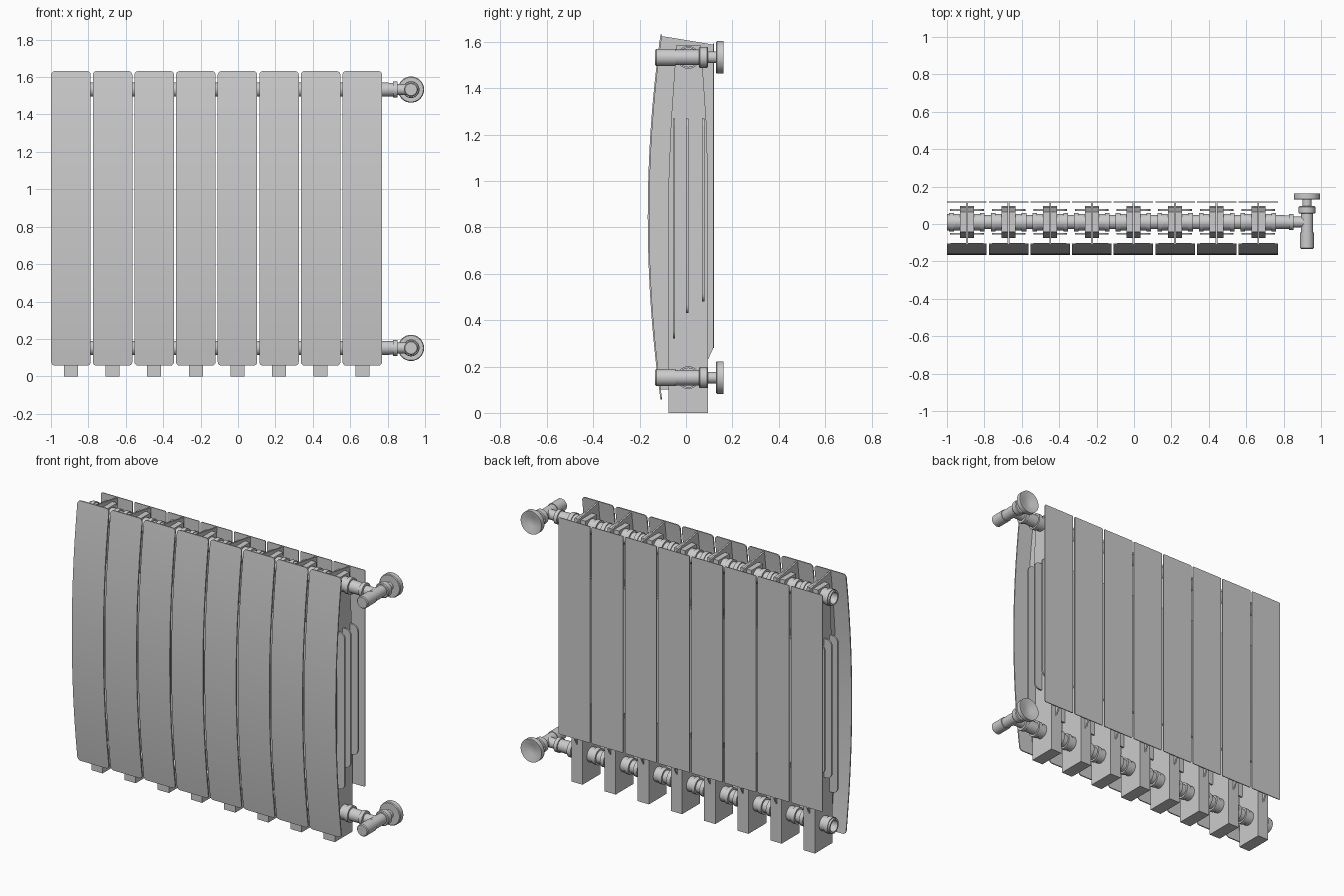
import bpy, bmesh, math
from mathutils import Matrix, Vector

if "Cube" in bpy.data.objects:
    bpy.data.objects.remove(bpy.data.objects["Cube"])

PITCH = 0.2225
CENTRES = [-0.893 + PITCH * i for i in range(8)]
PIPE_Y, PIPE_Z = 0.01, (0.152, 1.533)


def finish(name, bm, smooth=True):
    bmesh.ops.recalc_face_normals(bm, faces=bm.faces)
    me = bpy.data.meshes.new(name)
    bm.to_mesh(me)
    bm.free()
    ob = bpy.data.objects.new(name, me)
    bpy.context.collection.objects.link(ob)
    if smooth:
        bpy.ops.object.select_all(action='DESELECT')
        ob.select_set(True)
        bpy.context.view_layer.objects.active = ob
        bpy.ops.object.shade_smooth_by_angle(angle=math.radians(35))
    return ob


def prism(bm, pts, offset):
    # extrude a closed planar outline along an offset vector
    f = bm.faces.new([bm.verts.new(p) for p in pts])
    r = bmesh.ops.extrude_face_region(bm, geom=[f])
    bmesh.ops.translate(bm, vec=offset,
                        verts=[v for v in r['geom'] if isinstance(v, bmesh.types.BMVert)])


def rounded(w, z0, z1, r, n=5):
    # rounded rectangle outline as (x, z)
    out = []
    for k, (cx, cz) in enumerate([(w - r, z1 - r), (r - w, z1 - r), (r - w, z0 + r), (w - r, z0 + r)]):
        for i in range(n + 1):
            a = math.pi / 2 * (k + i / n)
            out.append((cx + r * math.cos(a), cz + r * math.sin(a)))
    return out


def lathe(bm, profile, axis, origin, segs=28):
    # profile is (distance along axis, radius); zero radius becomes a cap
    rings = []
    for t, r in profile:
        ring = []
        for i in range(segs):
            a = 2 * math.pi * i / segs
            c, s = r * math.cos(a), r * math.sin(a)
            p = (t, c, s) if axis == 'X' else (c, t, s)
            ring.append(bm.verts.new(Vector(p) + Vector(origin)))
        rings.append(ring)
    for a, b in zip(rings, rings[1:]):
        for i in range(segs):
            j = (i + 1) % segs
            bm.faces.new((a[i], a[j], b[j], b[i]))
    bmesh.ops.remove_doubles(bm, verts=bm.verts, dist=1e-5)


def bow(z):
    # y of the curved front face at height z
    return -0.165 + 0.055 * ((z - 0.845) / 0.787) ** 2


def front_panel(cx):
    # thin bowed sheet with rounded corners, built as rows
    bm = bmesh.new()
    z0, z1, w, r, n = 0.057, 1.632, 0.1055, 0.02, 24
    zs = [z0 + r * (1 - math.cos(a * math.pi / 10)) for a in range(6)]
    zs += [z0 + r + (z1 - z0 - 2 * r) * i / n for i in range(1, n)]
    zs += [z1 - r + r * math.sin(a * math.pi / 10) for a in range(6)]
    rows = []
    for z in zs:
        d = max(0, r - (z - z0), r - (z1 - z))
        h = w - r + math.sqrt(max(0, r * r - d * d))
        y = bow(z)
        rows.append([bm.verts.new((cx + sx * h, y + dy, z))
                     for sx, dy in ((-1, 0), (1, 0), (1, 0.007), (-1, 0.007))])
    for a, b in zip(rows, rows[1:]):
        for i in range(4):
            j = (i + 1) % 4
            bm.faces.new((a[i], a[j], b[j], b[i]))
    bm.faces.new(rows[0])
    bm.faces.new(rows[-1])
    finish("front_panel", bm)


for cx in CENTRES:
    front_panel(cx)

    # flat rear panel
    bm = bmesh.new()
    prism(bm, [(cx + x, 0.116, z) for x, z in rounded(0.1055, 0.28, 1.592, 0.006, 2)], (0, 0.005, 0))
    finish("rear_panel", bm)

    # water column with foot, tapering towards the top
    bm = bmesh.new()
    col = [(-0.075, 0), (0.095, 0), (0.095, 1.0), (0.088, 1.25), (0.065, 1.585),
           (-0.042, 1.585), (-0.065, 1.25), (-0.075, 1.0)]
    prism(bm, [(cx - 0.0375, y, z) for y, z in col], (0.075, 0, 0))
    finish("column_foot", bm, False)

    # central web joining front panel, column and rear panel
    bm = bmesh.new()
    front = [0.1 + 1.525 * i / 16 for i in range(17)]
    web = [(bow(z) + 0.005, z) for z in front]
    web += [(0.118, 1.588), (0.118, 0.28), (0.09, 0.22), (-0.07, 0.1)]
    prism(bm, [(cx - 0.005, y, z) for y, z in web], (0.01, 0, 0))
    finish("web", bm, False)

    # three inner convection fins of staggered length
    for y, z0 in ((-0.052, 0.32), (0.005, 0.43), (0.074, 0.48)):
        bm = bmesh.new()
        prism(bm, [(cx + x, y - 0.005, z) for x, z in rounded(0.09, z0, 1.27, 0.035)], (0, 0.01, 0))
        finish("inner_fin", bm)

for pz in PIPE_Z:
    # header pipe with stepped collars at each joint, open left end
    bm = bmesh.new()
    prof = [(-0.94, 0.034), (-1.0, 0.034), (-1.0, 0.044)]
    for cx in CENTRES:
        for x, r in ((-0.095, 0.044), (-0.095, 0.049), (-0.07, 0.049), (-0.07, 0.044),
                     (0.07, 0.044), (0.07, 0.049), (0.095, 0.049), (0.095, 0.038)):
            prof.append((cx + x, r))
        if cx != CENTRES[-1]:
            prof.append((cx + 0.1275, 0.038))
    prof += [(0.83, 0.036), (0.83, 0.043), (0.852, 0.043), (0.852, 0.029), (0.925, 0.029), (0.925, 0)]
    lathe(bm, [(-0.94, 0)] + prof, 'X', (0, PIPE_Y, pz))
    finish("header_pipe", bm)

    # valve body with cap, collar, stem and wall flange
    bm = bmesh.new()
    lathe(bm, [(-0.133, 0), (-0.133, 0.032), (-0.128, 0.037), (-0.045, 0.037), (-0.045, 0.033),
               (0.055, 0.033), (0.055, 0.041), (0.06, 0.045), (0.09, 0.045), (0.095, 0.041),
               (0.095, 0.025), (0.13, 0.025), (0.13, 0.066), (0.134, 0.07), (0.162, 0.07),
               (0.162, 0.063), (0.145, 0.028), (0.145, 0)], 'Y', (0.925, 0, pz), 32)
    finish("valve", bm)
